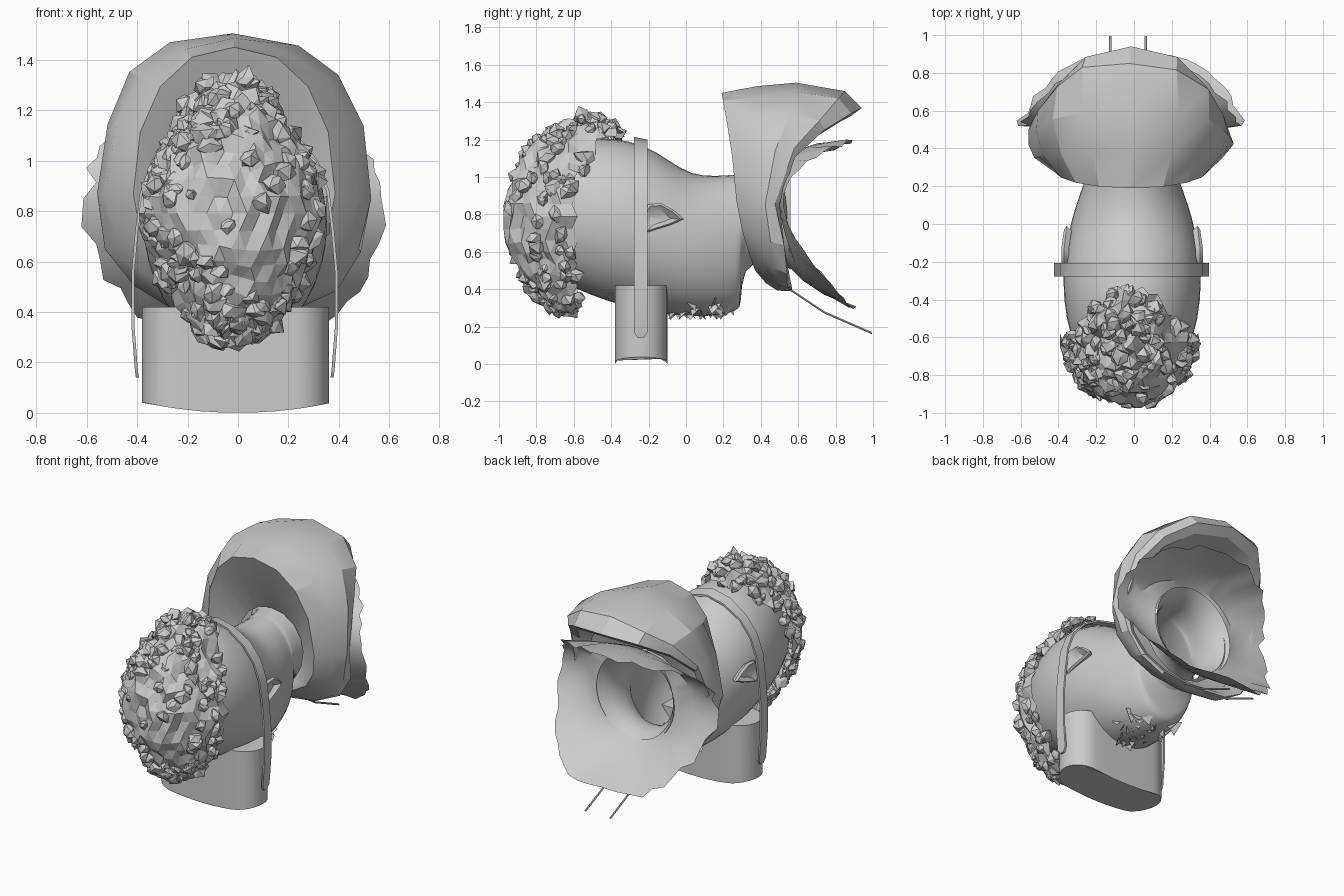
import bpy, bmesh, math, random
from mathutils import Vector, Matrix

if "Cube" in bpy.data.objects:
    bpy.data.objects.remove(bpy.data.objects["Cube"])
random.seed(4)


def finish(name, bm, smooth=None):
    me = bpy.data.meshes.new(name)
    bmesh.ops.recalc_face_normals(bm, faces=bm.faces[:])
    bm.to_mesh(me)
    bm.free()
    ob = bpy.data.objects.new(name, me)
    bpy.context.collection.objects.link(ob)
    if smooth:
        bpy.context.view_layer.objects.active = ob
        ob.select_set(True)
        bpy.ops.object.shade_smooth_by_angle(angle=math.radians(smooth))
        ob.select_set(False)
    return ob


def loft(rings, cap_start=False, cap_end=False):
    bm = bmesh.new()
    vs = [[bm.verts.new(p) for p in r] for r in rings]
    for a, b in zip(vs, vs[1:]):
        n = len(a)
        for i in range(n):
            j = (i + 1) % n
            bm.faces.new((a[i], a[j], b[j], b[i]))
    if cap_start:
        bm.faces.new(vs[0])
    if cap_end:
        bm.faces.new(vs[-1])
    return bm


def spow(v, e):
    return math.copysign(abs(v) ** e, v)


def ring(top, side, bottom, n=20, e=1.0, pt=1.4, pb=1.4, jag=0.0, cx=0.0):
    """Bent oval: top/bottom are (y, z), side is (x, y, z)."""
    pts = []
    for i in range(n):
        t = 2 * math.pi * i / n
        c, s = spow(math.cos(t), e), spow(math.sin(t), e)
        end, p = (top, pt) if c > 0 else (bottom, pb)
        w = abs(c)
        j = 1 + random.uniform(-jag, jag)
        pts.append(Vector((cx + side[0] * s * j,
                           side[1] + (end[0] - side[1]) * w ** p,
                           side[2] + (end[1] - side[2]) * w * j)))
    return pts


# Head lying face down, running into an open neck
sections = [(-.9, .62, .98, .12), (-.8, .5, 1.1, .24), (-.6, .40, 1.2, .335),
            (-.4, .32, 1.22, .37), (-.22, .28, 1.18, .37), (-.1, .26, 1.1, .35),
            (.03, .25, 1.015, .325), (.16, .25, 1.01, .28), (.28, .28, 1.02, .235),
            (.295, .31, 1.02, .23), (.3, .52, 1.02, .215),
            (.42, .55, 1.03, .21), (.5, .54, 1.05, .24), (.56, .5, 1.1, .3)]
rings = [ring((y, hi), (w, y, (lo + hi) / 2), (y, lo), cx=-.01)
         for y, lo, hi, w in sections]
head = finish("head", loft(rings, cap_start=True), 60)
sub = head.modifiers.new("smooth", 'SUBSURF')
sub.levels = sub.render_levels = 1

# Ears: pointed flattened bowls on both sides
for sx, nm in ((-1, "left"), (1, "right")):
    prof = [(.8, .335), (1.0, .36), (.85, .375), (.45, .35)]
    outline = [(-.24, .81), (-.2, .855), (-.13, .86), (-.06, .82), (-.01, .775),
               (-.08, .745), (-.16, .72), (-.22, .7), (-.25, .74)]
    rr = [[Vector((sx * (x - .12 * max(0, y + .13)) - .01, -.14 + (y + .14) * k,
                   .78 + (z - .78) * k)) for y, z in outline] for k, x in prof]
    finish(nm + "_ear", loft(rr, cap_end=True), 40)


# Curly hair: crumpled cap with faceted curls
def hair_limit(z):
    return -.56 + max(0, z - 1.0) * 1.1


HC, HR = Vector((-.02, -.58, .79)), Vector((.35, .375, .49))


def hair_point(d, k):
    if d.z < -.5:
        k += .1 * (-.5 - d.z)
    p = Vector([d[i] * HR[i] * k for i in range(3)])
    p.x *= 1 - .18 * abs(d.z)
    if d.z > .7 and d.y > 0:
        p.z += .05
    return HC + p


bm = bmesh.new()
bmesh.ops.create_icosphere(bm, subdivisions=4, radius=1)
for v in bm.verts:
    v.co = hair_point(v.co.copy(), random.uniform(.95, 1.08))
bmesh.ops.delete(bm, geom=[v for v in bm.verts if v.co.y > hair_limit(v.co.z)],
                 context='VERTS')
finish("hair_cap", bm)

bm = bmesh.new()
placed = 0
while placed < 200:
    d = Vector([random.gauss(0, 1) for _ in range(3)]).normalized()
    p = hair_point(d, 1.0)
    if p.y > hair_limit(p.z) - .02 or (d.y < -.75 and random.random() < .6):
        continue
    r = random.uniform(.032, .055)
    m = Matrix.Translation(p) @ Matrix.Rotation(random.uniform(0, 6), 4, d)
    new = bmesh.ops.create_icosphere(bm, subdivisions=1, radius=r, matrix=m)['verts']
    for v in new:
        v.co = p + (v.co - p) * random.uniform(.6, 1.25)
    placed += 1
finish("hair_curls", bm)

# Goggle box on the face: rounded slab with a bowed front
outline = []
for sx in (1, -1):
    for k in range(13):
        t = -math.pi / 2 + math.pi * k / 12
        outline.append((sx * (.23 + .14 * math.cos(t)) - .01, -.24 + sx * .14 * math.sin(t)))
    for k in (.15, .05, -.05, -.15):
        outline.append((sx * k, -.24 + sx * .14))
bottom = [Vector((x, y, .04 * min(1, abs(x) / .37) ** 2)) for x, y in outline]
top = [Vector((x, y, .42)) for x, y in outline]
finish("goggle_box", loft([bottom, top], True, True), 40)

# Goggle strap looping over the head, with rounded ends
half = [(.392, .14), (.396, .17), (.41, .35), (.41, .55), (.395, .72), (.375, .88),
        (.33, 1.0), (.25, 1.1), (.13, 1.185)]
path = half + [(0, 1.215)] + [(-x, z) for x, z in reversed(half)]
rr = []
for i, (x, z) in enumerate(path):
    w = .016 if i in (0, len(path) - 1) else .036
    nrm = Vector((x, 0, (z - .7) * .8 if z > .7 else 0)).normalized()
    c = Vector((x - .013, -.243, z))
    tilt = Vector((0, 0, -.015 if abs(x) < .2 else 0))
    a, b = c + Vector((0, -w, 0)), c + Vector((0, w, 0)) + tilt
    rr.append([a, b, b - nrm * .012, a - nrm * .012])
finish("goggle_strap", loft(rr, True, True), 40)

# Short jagged beard sheet under the chin
bm = bmesh.new()
for _ in range(40):
    x, y = random.uniform(-.16, .16), random.uniform(-.1, .25)
    z = .285 + 2.2 * x * x
    a = random.uniform(0, 6)
    u = Vector((math.cos(a), math.sin(a), 0)) * .05
    c = Vector((x, y, z + .02))
    bm.faces.new([bm.verts.new(q) for q in (c - u, c + u, c + Vector((u.y, -u.x, -.07)))])
finish("beard", bm)

# Hood: funnel round the neck, wide ridge, folded rear edge and lining
hood = [ring((.38, 1.04), (.24, .38, .8), (.40, .52), 16),
        ring((.27, 1.25), (.33, .31, .85), (.37, .50), 16, .9),
        ring((.19, 1.45), (.40, .27, .87), (.37, .50), 16, .9),
        ring((.38, 1.475), (.50, .36, .86), (.42, .44), 16, .85),
        ring((.60, 1.50), (.54, .43, .86), (.50, .40), 16, .82),
        ring((.86, 1.455), (.53, .49, .86), (.55, .38), 16, .78, pt=1.8),
        ring((.94, 1.37), (.50, .50, .86), (.57, .39), 16, .75, pt=2.3),
        ring((.88, 1.325), (.46, .48, .86), (.55, .42), 16, .78, pt=2.3),
        ring((.55, 1.29), (.43, .43, .86), (.49, .46), 16, .85),
        ring((.45, 1.08), (.30, .44, .82), (.46, .50), 16)]
for r in hood[3:6]:
    for v in r:
        v += Vector([random.uniform(-.014, .014) for _ in range(3)])
for r in hood:
    for v in r:
        v.x -= .015
finish("hood", loft(hood), 25)

# Torn shirt collar: saddle-shaped sheet with a ragged edge
shirt = [ring((.50, 1.08), (.28, .54, .8), (.56, .51), 48),
         ring((.55, 1.13), (.40, .50, .84), (.62, .45), 48, pt=2),
         ring((.70, 1.18), (.50, .51, .85), (.74, .37), 48, .9, pt=2.4),
         ring((.89, 1.20), (.59, .52, .85), (.91, .29), 48, .82, pt=2.6, pb=1.6, jag=.06)]
finish("torn_shirt", loft(shirt), 30)

# Two drawstrings
for x, nm in ((-.12, "left"), (.06, "right")):
    a, b = Vector((x, .48, .45)), Vector((x * 1.05, .995, .165))
    offs = [Vector((.007 * math.cos(t), 0, .007 * math.sin(t)))
            for t in (math.pi * k / 3 for k in range(6))]
    mid = (a + b) / 2 + Vector((0, 0, -.03))
    finish(nm + "_drawstring", loft([[p + o for o in offs] for p in (a, mid, b)], True, True), 40)
